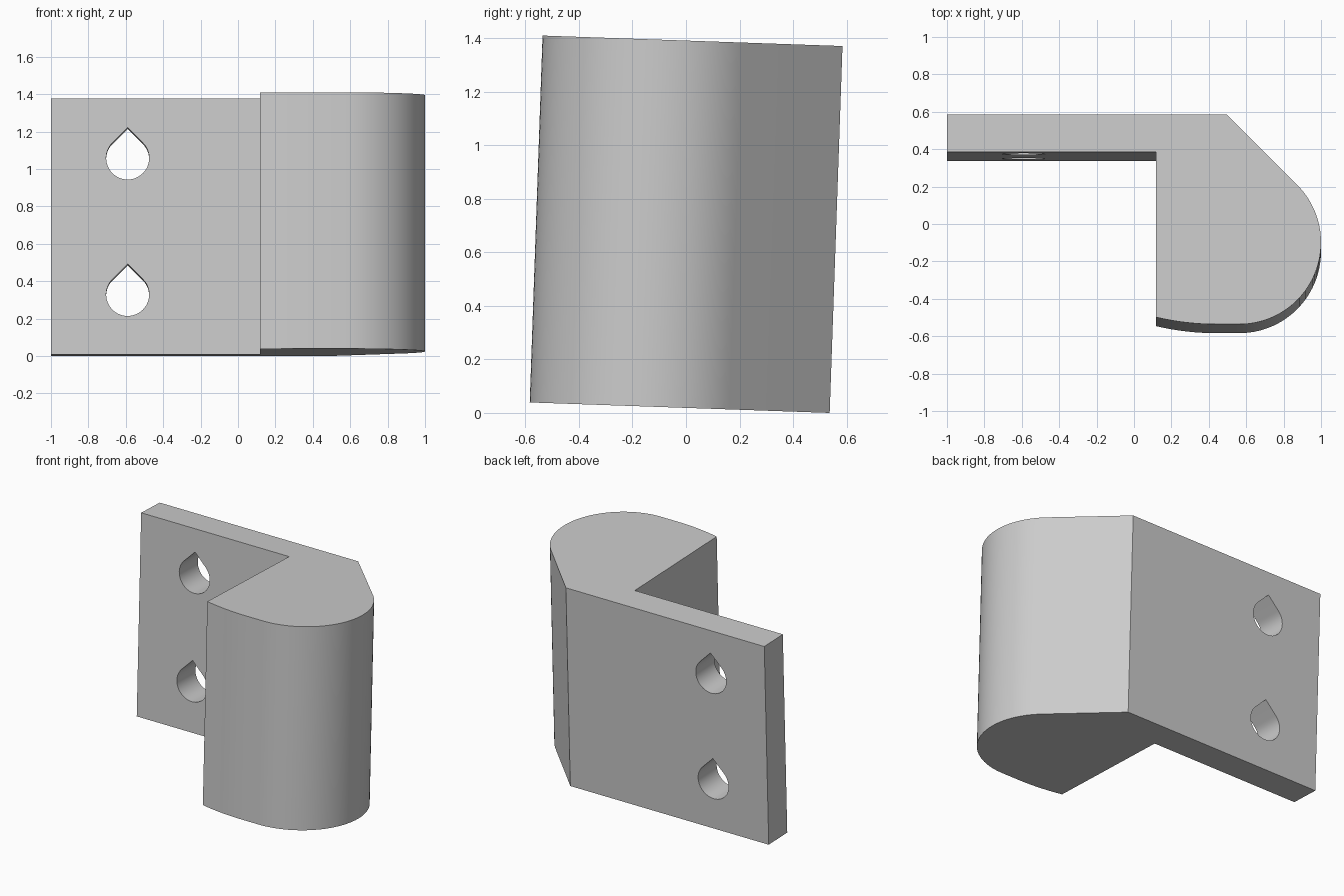
import bpy, bmesh
from math import radians, sin, cos, pi, sqrt, asin
from mathutils import Matrix

if "Cube" in bpy.data.objects:
    bpy.data.objects.remove(bpy.data.objects["Cube"])

HEIGHT = 1.371
BACK, FRONT = 0.537, -0.584
PLATE_FRONT = 0.337
INNER_X = 0.117
TILT = Matrix.Translation((0, 0, 0.0187)) @ Matrix.Rotation(radians(-2), 4, 'X')

grey = bpy.data.materials.new("plain grey")
grey.use_nodes = True
colour = (0.6, 0.6, 0.6, 1)
grey.diffuse_color = colour
grey.node_tree.nodes["Principled BSDF"].inputs["Base Color"].default_value = colour


def arc(cx, cy, r, start, end, steps):
    angles = [start + (end - start) * i / steps for i in range(steps + 1)]
    return [(cx + r * cos(a), cy + r * sin(a)) for a in angles]


def prism(name, points, direction):
    """Extrude a closed outline of 3D points along a direction."""
    bm = bmesh.new()
    face = bm.faces.new([bm.verts.new(p) for p in points])
    grown = bmesh.ops.extrude_face_region(bm, geom=[face])["geom"]
    verts = [g for g in grown if isinstance(g, bmesh.types.BMVert)]
    bmesh.ops.translate(bm, verts=verts, vec=direction)
    bmesh.ops.recalc_face_normals(bm, faces=bm.faces)
    mesh = bpy.data.meshes.new(name)
    bm.to_mesh(mesh)
    bm.free()
    mesh.materials.append(grey)
    ob = bpy.data.objects.new(name, mesh)
    bpy.context.collection.objects.link(ob)
    return ob


# Bracket outline: flat plate, chamfered back corner, round nose, shallow front curve
r = 0.437
cx, cy = 1 - r, FRONT + r
big_r, big_x = 1.4, 0.44
outline = [(-1, PLATE_FRONT), (-1, BACK), (cx + cy + r * sqrt(2) - BACK, BACK)]
outline += arc(cx, cy, r, pi / 4, -pi / 2, 40)
outline += arc(big_x, FRONT + big_r, big_r, -pi / 2,
               -pi / 2 - asin((big_x - INNER_X) / big_r), 8)
outline += [(INNER_X, PLATE_FRONT)]
bracket = prism("bracket", [(x, y, 0) for x, y in outline], (0, 0, HEIGHT))

# Teardrop screw holes through the plate
hole_r = 0.115
for i, z in enumerate((0.322, 1.052)):
    drop = arc(-0.59, z, hole_r, 3 * pi / 4, 9 * pi / 4, 36)
    drop.append((-0.59, z + hole_r * sqrt(2)))
    cutter = prism(f"hole_cutter_{i + 1}", [(x, 0.2, h) for x, h in drop], (0, 0.5, 0))
    cutter.hide_render = True
    cut = bracket.modifiers.new("screw hole", 'BOOLEAN')
    cut.operation, cut.solver, cut.object = 'DIFFERENCE', 'EXACT', cutter

# Bake the holes into the bracket and drop the cutters
bpy.context.view_layer.update()
baked = bpy.data.meshes.new_from_object(
    bracket.evaluated_get(bpy.context.evaluated_depsgraph_get()))
bracket.modifiers.clear()
bracket.data = baked
for ob in [o for o in bpy.data.objects if o.name.startswith("hole_cutter")]:
    bpy.data.objects.remove(ob)

# Lean the whole bracket slightly backwards, smooth the rounded sides
bracket.data.transform(TILT)
bpy.ops.object.select_all(action='DESELECT')
bracket.select_set(True)
bpy.context.view_layer.objects.active = bracket
bpy.ops.object.shade_smooth_by_angle(angle=radians(25))
